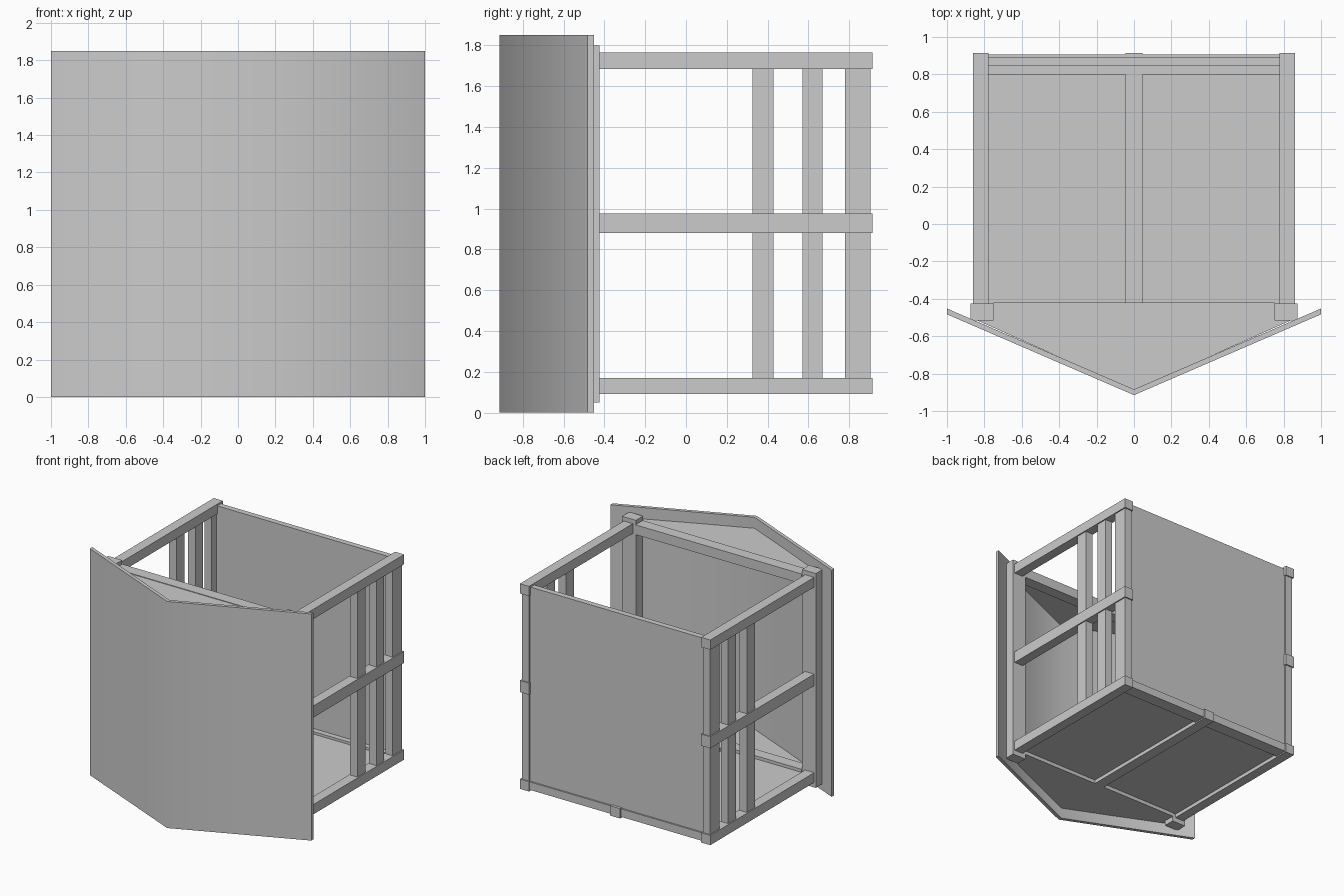
import bpy, bmesh, math

if "Cube" in bpy.data.objects:
    bpy.data.objects.remove(bpy.data.objects["Cube"])


def prism(name, outline, z0, z1):
    """Extrude a plan outline (x, y points) from z0 up to z1."""
    bm = bmesh.new()
    face = bm.faces.new([bm.verts.new((x, y, z0)) for x, y in outline])
    top = bmesh.ops.extrude_face_region(bm, geom=[face])["geom"]
    verts = [v for v in top if isinstance(v, bmesh.types.BMVert)]
    bmesh.ops.translate(bm, verts=verts, vec=(0, 0, z1 - z0))
    bmesh.ops.recalc_face_normals(bm, faces=bm.faces[:])
    mesh = bpy.data.meshes.new(name)
    bm.to_mesh(mesh)
    bm.free()
    obj = bpy.data.objects.new(name, mesh)
    bpy.context.collection.objects.link(obj)
    return obj


def box(name, x0, x1, y0, y1, z0, z1):
    return prism(name, [(x0, y0), (x1, y0), (x1, y1), (x0, y1)], z0, z1)


def box_pair(name, x0, x1, *yz):
    box(name + "_right", x0, x1, *yz)
    box(name + "_left", -x1, -x0, *yz)


# Folded front shield, softly shaded across its crease
shield = prism("front_shield", [(-1, -0.483), (0, -0.915), (1, -0.483),
                                (1, -0.452), (0, -0.884), (-1, -0.452)], 0, 1.85)
bpy.context.view_layer.objects.active = shield
shield.select_set(True)
bpy.ops.object.shade_smooth_by_angle(angle=math.radians(55))
shield.select_set(False)

# Triangular plates and cross beams behind the shield
for level, z0, z1, b0, b1 in (("bottom", 0.09, 0.12, 0.09, 0.17),
                              ("top", 1.73, 1.76, 1.685, 1.765)):
    prism(level + "_triangle_plate",
          [(-0.85, -0.51), (0, -0.89), (0.85, -0.51)], z0, z1)
    box(level + "_front_beam", -0.75, 0.75, -0.515, -0.42, b0, b1)

# Front posts
box_pair("front_post", 0.75, 0.875, -0.517, -0.425, 0.05, 1.80)

# Side rails
for level, z0, z1 in (("bottom", 0.09, 0.17), ("middle", 0.88, 0.975),
                      ("top", 1.685, 1.765)):
    box_pair(level + "_side_rail", 0.778, 0.86, -0.425, 0.915, z0, z1)

# Side slats and back posts
for part, y0, y1 in (("front_slat", 0.325, 0.43), ("rear_slat", 0.57, 0.67),
                     ("back_post", 0.78, 0.905)):
    box_pair(part, 0.785, 0.85, y0, y1, 0.13, 1.73)

# Floor, its centre joist and the back beam
box("floor", -0.79, 0.79, -0.43, 0.86, 0.12, 0.145)
box("floor_joist", -0.045, 0.045, -0.425, 0.915, 0.09, 0.17)
box("back_beam", -0.79, 0.79, 0.80, 0.905, 0.10, 0.165)

# Back panel
box("back_panel", -0.785, 0.785, 0.845, 0.892, 0.13, 1.75)
